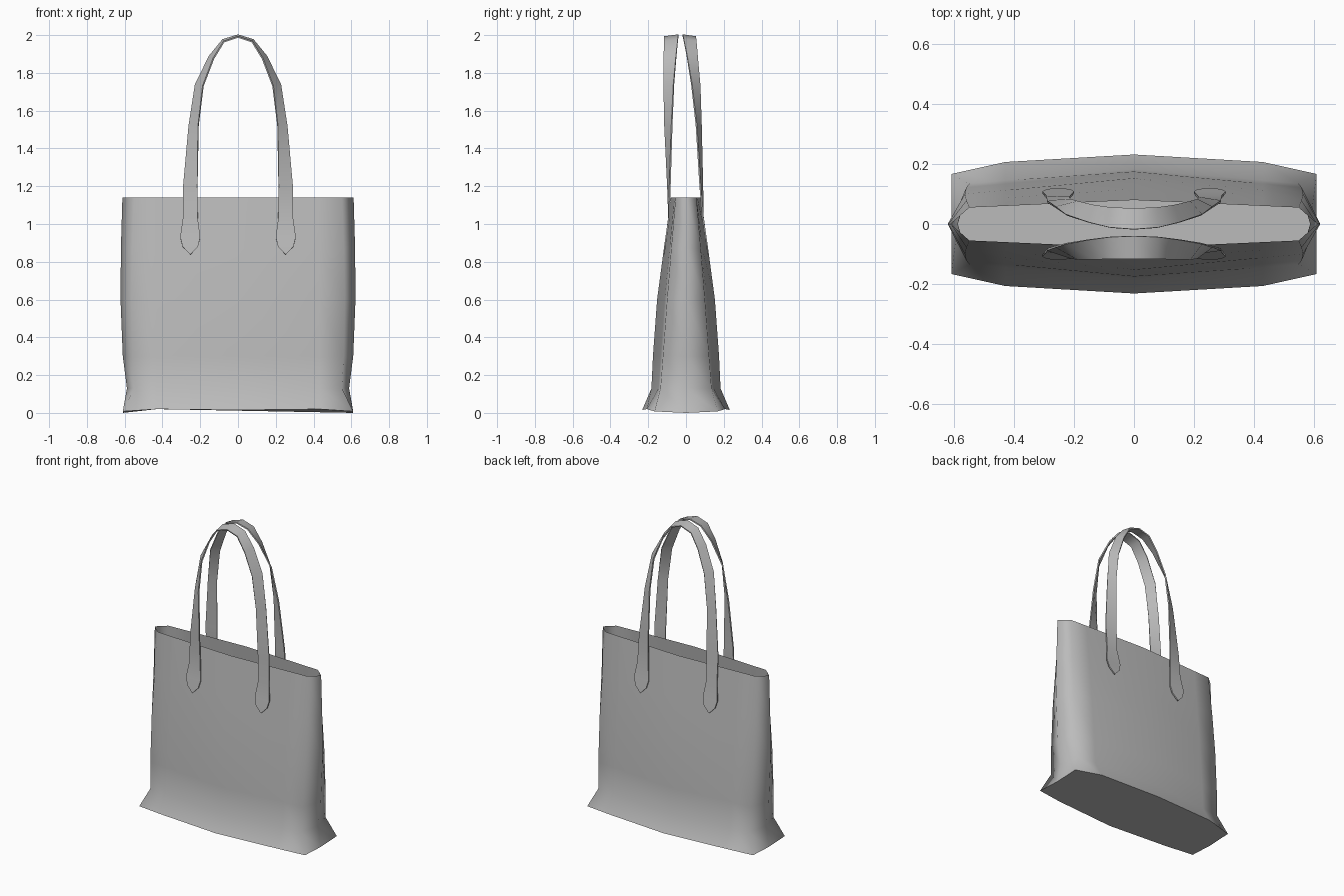
import bpy
import bmesh

start_cube = bpy.data.objects.get("Cube")
if start_cube:
    bpy.data.objects.remove(start_cube, do_unlink=True)


def make_material(name, color):
    material = bpy.data.materials.new(name)
    material.use_nodes = True
    material.diffuse_color = color
    shader = material.node_tree.nodes["Principled BSDF"]
    shader.inputs["Base Color"].default_value = color
    return material


leather = make_material("grey leather", (0.5, 0.5, 0.5, 1))


def finish(name, bm):
    """Turn a bmesh into a smooth shaded leather object."""
    bmesh.ops.recalc_face_normals(bm, faces=bm.faces)
    for face in bm.faces:
        face.smooth = True
    mesh = bpy.data.meshes.new(name)
    bm.to_mesh(mesh)
    bm.free()
    mesh.materials.append(leather)
    obj = bpy.data.objects.new(name, mesh)
    bpy.context.collection.objects.link(obj)
    return obj


def outline(middle, shoulder, corner, end):
    """Mirror a quarter outline into a closed ring of points."""
    quarter = [middle, shoulder, corner, end]
    half = quarter + [(x, -y, z) for x, y, z in reversed(quarter[:-1])]
    return half + [(-x, y, z) for x, y, z in reversed(half[1:-1])]


# Bag body: flared base, pinched waist, walls leaning in to an open rim
def wall_ring(z, middle_y, corner_x, corner_y, end_x):
    shoulder_x = 0.43
    t = shoulder_x / corner_x
    shoulder_y = middle_y + (corner_y - middle_y) * t
    return outline((0, middle_y, z), (shoulder_x, shoulder_y, z),
                   (corner_x, corner_y, z), (end_x, 0, z))


rings = [
    outline((0, 0.232, 0.015), (0.43, 0.207, 0.02), (0.61, 0.167, 0.008), (0.61, 0, 0)),
    wall_ring(0.13, 0.183, 0.55, 0.135, 0.588),
    wall_ring(0.3, 0.175, 0.56, 0.122, 0.61),
    wall_ring(0.6, 0.153, 0.565, 0.1, 0.622),
    wall_ring(0.87, 0.117, 0.56, 0.078, 0.62),
    wall_ring(1.14, 0.08, 0.55, 0.055, 0.612),
]
bm = bmesh.new()
loops = [[bm.verts.new(p) for p in ring] for ring in rings]
for low, high in zip(loops, loops[1:]):
    count = len(low)
    for i in range(count):
        j = (i + 1) % count
        bm.faces.new((low[i], low[j], high[j], high[i]))
base = bm.faces.new(loops[0])
for edge in base.edges:
    edge.smooth = False
finish("bag_body", bm)


# Straps: bands that twist from flat on the wall to flat across the top
# Each station gives x and z of the outer edge, then of the inner edge
stations = [
    (0, 2, 0, 1.99),
    (0.08, 1.975, 0.075, 1.965),
    (0.15, 1.89, 0.13, 1.875),
    (0.225, 1.74, 0.185, 1.73),
    (0.26, 1.52, 0.21, 1.52),
    (0.29, 1.2, 0.215, 1.2),
    (0.292, 1.03, 0.213, 1.03),
    (0.306, 0.93, 0.2, 0.93),
    (0.293, 0.88, 0.212, 0.88),
    (0.255, 0.84, 0.25, 0.84),
]
tab_depth = [0.09, 0.105, 0.112, 0.117]


def make_strap(name, facing, outer_depth, inner_depth):
    outer_depth = outer_depth + tab_depth
    inner_depth = inner_depth + tab_depth
    pairs = []
    for (ox, oz, ix, iz), oy, iy in zip(stations, outer_depth, inner_depth):
        pairs.append(((ox, facing * oy, oz), (ix, facing * iy, iz)))
    mirrored = [[(-x, y, z) for x, y, z in pair] for pair in pairs[1:]]
    path = mirrored[::-1] + pairs
    bm = bmesh.new()
    rows = [[bm.verts.new(p) for p in pair] for pair in path]
    for a, b in zip(rows, rows[1:]):
        bm.faces.new((a[0], a[1], b[1], b[0]))
    strap = finish(name, bm)
    solid = strap.modifiers.new("thickness", 'SOLIDIFY')
    solid.thickness = 0.008
    solid.offset = 0
    bpy.ops.object.select_all(action='DESELECT')
    strap.select_set(True)
    bpy.context.view_layer.objects.active = strap
    bpy.ops.object.modifier_apply(modifier=solid.name)
    bpy.ops.object.shade_smooth_by_angle(angle=0.7)


make_strap("front_strap", -1,
           [0.04, 0.043, 0.052, 0.065, 0.075, 0.085],
           [0.116, 0.116, 0.117, 0.117, 0.112, 0.096])
make_strap("back_strap", 1,
           [-0.018, -0.012, 0.005, 0.03, 0.055, 0.075],
           [0.052, 0.055, 0.062, 0.074, 0.08, 0.087])
